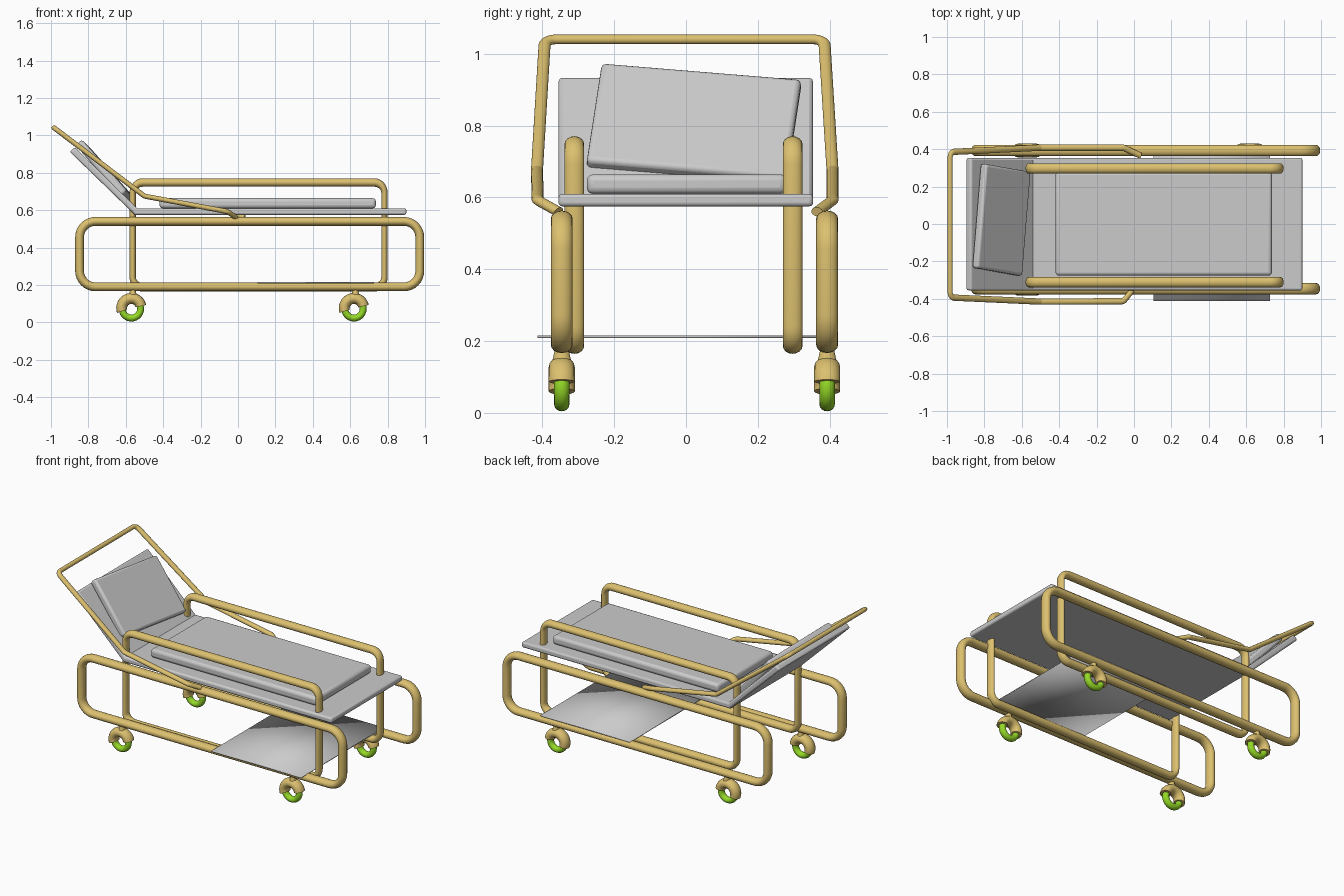
import bpy, bmesh, math
from mathutils import Vector, Matrix

if "Cube" in bpy.data.objects:
    bpy.data.objects.remove(bpy.data.objects["Cube"])


def material(name, color):
    m = bpy.data.materials.new(name)
    m.diffuse_color = color
    m.use_nodes = True
    m.node_tree.nodes["Principled BSDF"].inputs["Base Color"].default_value = m.diffuse_color
    return m


BRASS = material("brass", (0.72, 0.53, 0.16, 1))
GREEN = material("green", (0.30, 0.70, 0.02, 1))


def finish(ob, mat=None, angle=40):
    if mat:
        ob.data.materials.append(mat)
    bpy.ops.object.select_all(action='DESELECT')
    ob.select_set(True)
    bpy.context.view_layer.objects.active = ob
    bpy.ops.object.shade_smooth_by_angle(angle=math.radians(angle))
    return ob


def from_bmesh(name, bm, mat=None):
    bmesh.ops.recalc_face_normals(bm, faces=bm.faces)
    me = bpy.data.meshes.new(name)
    bm.to_mesh(me)
    bm.free()
    ob = bpy.data.objects.new(name, me)
    bpy.context.collection.objects.link(ob)
    return finish(ob, mat)


def bevel(ob, width, segments=3):
    mod = ob.modifiers.new("bevel", 'BEVEL')
    mod.width, mod.segments = width, segments
    mod.limit_method = 'ANGLE'
    mod.angle_limit = math.radians(50)


def fillet(points, radius, closed, steps=8):
    """Replace each corner of a polyline by an arc."""
    pts = [Vector(p) for p in points]
    n, out = len(pts), []
    for i, p in enumerate(pts):
        if not closed and i in (0, n - 1):
            out.append(p)
            continue
        a = (pts[i - 1] - p).normalized()
        b = (pts[(i + 1) % n] - p).normalized()
        half = a.angle(b) / 2
        centre = p + (a + b).normalized() * radius / math.sin(half)
        s = p + a * radius / math.tan(half) - centre
        e = p + b * radius / math.tan(half) - centre
        for k in range(steps + 1):
            out.append(centre + s.normalized().slerp(e.normalized(), k / steps) * radius)
    return out


def tube(name, points, corner, closed, radius, scale):
    """Bent tube; scale squashes the section while the path stays in place."""
    path = fillet(points, corner, closed)
    cu = bpy.data.curves.new(name, 'CURVE')
    cu.dimensions = '3D'
    cu.bevel_depth, cu.bevel_resolution = radius, 6
    cu.use_fill_caps = True
    sp = cu.splines.new('POLY')
    sp.points.add(len(path) - 1)
    for q, p in zip(sp.points, path):
        q.co = (p.x / scale[0], p.y / scale[1], p.z / scale[2], 1)
    sp.use_cyclic_u = closed
    ob = bpy.data.objects.new(name, cu)
    bpy.context.collection.objects.link(ob)
    bpy.ops.object.select_all(action='DESELECT')
    ob.select_set(True)
    bpy.context.view_layer.objects.active = ob
    bpy.ops.object.convert(target='MESH')
    ob = bpy.context.object
    ob.data.transform(Matrix.Diagonal((*scale, 1)))
    return finish(ob, BRASS)


def loop(x0, x1, z0, z1, y):
    return [(x0, y, z0), (x1, y, z0), (x1, y, z1), (x0, y, z1)]


def box(name, matrix, size, width):
    bm = bmesh.new()
    bmesh.ops.create_cube(bm, size=1, matrix=matrix @ Matrix.Diagonal((*size, 1)))
    ob = from_bmesh(name, bm)
    bevel(ob, width)
    return ob


def torus(name, centre, major, minor, y_scale, start, sweep, mat):
    """Full or partial torus lying in the xz plane."""
    bm = bmesh.new()
    full = sweep == 360
    n, m = 28, 16
    rings = []
    for i in range(n if full else n + 1):
        a = math.radians(start + sweep * i / n)
        ring = []
        for j in range(m):
            t = math.tau * j / m
            r = major + minor * math.cos(t)
            ring.append(bm.verts.new(centre + Vector(
                (r * math.cos(a), minor * y_scale * math.sin(t), r * math.sin(a)))))
        rings.append(ring)
    for i in range(n):
        p, q = rings[i], rings[(i + 1) % len(rings)]
        for j in range(m):
            k = (j + 1) % m
            bm.faces.new((p[j], p[k], q[k], q[j]))
    if not full:
        bm.faces.new(rings[0])
        bm.faces.new(rings[-1])
    return from_bmesh(name, bm, mat)


# Lower side frames and taller guard rails
for side, y_frame, y_rail in (("front", -0.346, -0.311), ("back", 0.393, 0.297)):
    tube(side + "_side_frame", loop(-0.847, 0.972, 0.19, 0.54, y_frame),
         0.085, True, 0.0235, (1, 1.3, 1))
    tube(side + "_guard_rail", loop(-0.563, 0.783, 0.187, 0.748, y_rail),
         0.055, True, 0.0225, (0.75, 1.22, 1))

# Push handle around the backrest
tube("push_handle",
     [(-0.01, -0.355, 0.56), (-0.055, -0.413, 0.592), (-0.5, -0.415, 0.675),
      (-0.983, -0.393, 1.04), (-0.983, 0.385, 1.04), (-0.5, 0.408, 0.675),
      (-0.055, 0.408, 0.592), (0.035, 0.365, 0.56)],
     0.03, False, 0.0135, (1, 1.25, 1))

# Bent bed platform with raised backrest
profile = [(0.9, 0.575), (0.9, 0.61), (-0.54, 0.61), (-0.872, 0.937),
           (-0.9, 0.913), (-0.552, 0.575)]
bm = bmesh.new()
face = bm.faces.new([bm.verts.new((x, -0.355, z)) for x, z in profile])
ext = bmesh.ops.extrude_face_region(bm, geom=[face])
bmesh.ops.translate(bm, vec=(0, 0.709, 0),
                    verts=[v for v in ext["geom"] if isinstance(v, bmesh.types.BMVert)])
bevel(from_bmesh("bed_platform", bm), 0.011)

# Mattress and crooked pillow
box("mattress", Matrix.Translation((0.159, 0.002, 0.637)), (1.157, 0.556, 0.055), 0.018)
u = Vector((0.045, 0.55, -0.045)).normalized()
v = Vector((-0.24, 0.04, 0.272))
v = (v - u * v.dot(u)).normalized()
w = u.cross(v)
if w.x < 0:
    w = -w
    u = -u
rot = Matrix((u, v, w)).transposed().to_4x4()
box("pillow", Matrix.Translation(Vector((-0.692, 0.022, 0.818)) - w * 0.022) @ rot,
    (0.56, 0.368, 0.046), 0.014)

# Storage tray with recessed pan
bm = bmesh.new()
bmesh.ops.create_grid(bm, x_segments=1, y_segments=1, size=0.5,
                      matrix=Matrix.Translation((0.416, -0.002, 0.229))
                      @ Matrix.Diagonal((0.622, 0.822, 1, 1)))
pan = bm.faces[:]
bmesh.ops.inset_region(bm, faces=pan, thickness=0.062)
bmesh.ops.inset_region(bm, faces=pan, thickness=0.004)
bmesh.ops.translate(bm, verts=list(pan[0].verts), vec=(0, 0, -0.02))
tray = from_bmesh("storage_tray", bm)
mod = tray.modifiers.new("thickness", 'SOLIDIFY')
mod.thickness, mod.offset = 0.007, -1

# Casters: wheel, half-ring hood and stem
for sx, x in (("left", -0.57), ("right", 0.62)):
    for sy, y in (("front", -0.346), ("back", 0.393)):
        name = f"{sy}_{sx}_caster_"
        c = Vector((x, y, 0.072))
        torus(name + "wheel", c, 0.049, 0.0185, 1.15, 0, 360, GREEN)
        torus(name + "hood", c + Vector((0, 0, 0.004)), 0.052, 0.029, 1.25, 12, 186, BRASS)
        bm = bmesh.new()
        bmesh.ops.create_cone(bm, cap_ends=True, segments=20, radius1=0.022, radius2=0.013,
                              depth=0.05, matrix=Matrix.Translation((x + 0.008, y, 0.16))
                              @ Matrix.Diagonal((1, 1.3, 1, 1)))
        from_bmesh(name + "stem", bm, BRASS)
